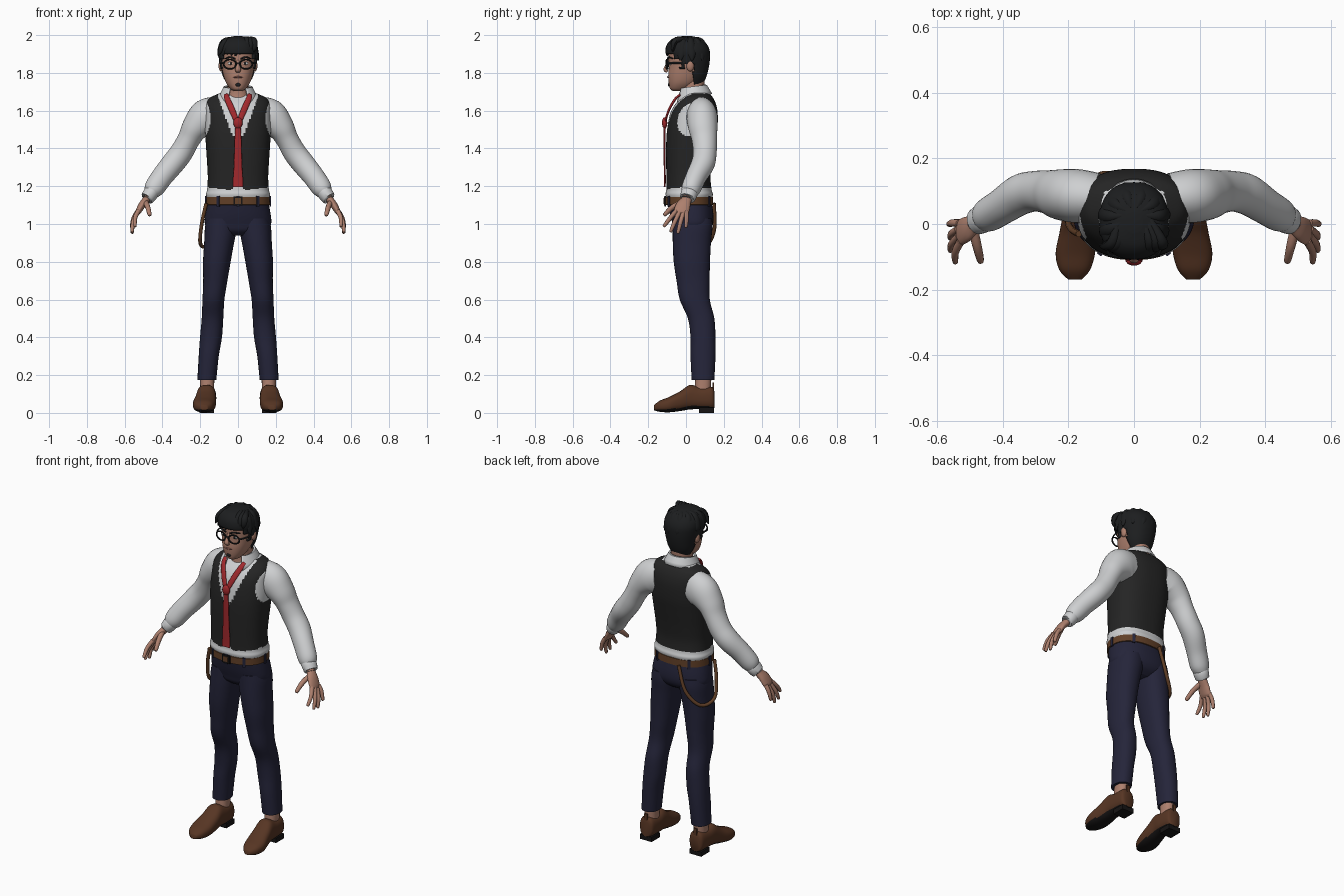
import bpy, bmesh, math, random
from mathutils import Vector

random.seed(4)


def material(name, *rgb):
    m = bpy.data.materials.new(name)
    m.diffuse_color = (*rgb, 1)
    return m


SKIN = material("skin", 0.42, 0.215, 0.155)
SHIRT = material("shirt white", 0.62, 0.63, 0.64)
VEST = material("vest charcoal", 0.018, 0.018, 0.018)
NAVY = material("trouser navy", 0.018, 0.018, 0.042)
RED = material("tie red", 0.36, 0.022, 0.026)
SHOE = material("shoe brown", 0.095, 0.036, 0.017)
BELT = material("belt brown", 0.12, 0.05, 0.02)
HAIR = material("hair black", 0.012, 0.013, 0.014)
SOLE = material("sole black", 0.008, 0.007, 0.007)
LIP = material("lip", 0.24, 0.1, 0.08)


def resample(pts, k):
    """Smooth curve through tuples of any length."""
    out = []
    for i in range(len(pts) - 1):
        a, b, c, d = (pts[max(i - 1, 0)], pts[i], pts[i + 1], pts[min(i + 2, len(pts) - 1)])
        for j in range(k):
            t = j / k
            out.append(tuple(0.5 * (2 * q + (r - p) * t + (2 * p - 5 * q + 4 * r - s) * t * t
                                    + (3 * q - p - 3 * r + s) * t ** 3)
                             for p, q, r, s in zip(a, b, c, d)))
    return out + [pts[-1]]


def finish(name, bm, mats, rule=None, drop=None):
    bmesh.ops.recalc_face_normals(bm, faces=bm.faces)
    if drop:
        bmesh.ops.delete(bm, geom=[f for f in bm.faces if drop(f.calc_center_median())], context='FACES')
    for f in bm.faces:
        f.smooth = True
        if rule:
            f.material_index = rule(f.calc_center_median(), f.normal)
    me = bpy.data.meshes.new(name)
    bm.to_mesh(me)
    bm.free()
    me.set_sharp_from_angle(angle=math.radians(50))
    for m in mats:
        me.materials.append(m)
    ob = bpy.data.objects.new(name, me)
    bpy.context.collection.objects.link(ob)
    return ob


def skin_rings(name, rings, mats, rule=None, drop=None, closed=True):
    bm = bmesh.new()
    vs = [[bm.verts.new(p) for p in r] for r in rings]
    n = len(vs[0])
    for a, b in zip(vs, vs[1:]):
        for i in range(n if closed else n - 1):
            j = (i + 1) % n
            bm.faces.new((a[i], a[j], b[j], b[i]))
    if closed:
        bm.faces.new(vs[0])
        bm.faces.new(vs[-1])
    return finish(name, bm, mats, rule, drop)


def oval(a, w, h, p):
    c, s = math.cos(a), math.sin(a)
    return (w * math.copysign(abs(c) ** (2 / p), c), h * math.copysign(abs(s) ** (2 / p), s))


def turn(n):
    return [math.tau * i / n for i in range(n)]


def loft(name, secs, mats, n=48, k=6, p=2.3, cx=0, **kw):
    """Stacked ovals: (z, half width, front y, back y[, centre x])."""
    rings = []
    for s in resample(secs, k):
        x0 = s[4] if len(s) > 4 else cx
        pts = [oval(a, s[1], (s[3] - s[2]) / 2, p) for a in turn(n)]
        rings.append([(x0 + x, (s[2] + s[3]) / 2 + y, s[0]) for x, y in pts])
    return skin_rings(name, rings, mats, **kw)


def tube(name, path, mat, n=12, k=5, ref=(0, 1, 0), p=2.0, side=1):
    """Oval sweep along (x, y, z, radius across, radius along ref)."""
    pts = resample([(q[0] * side, *q[1:]) for q in path], k)
    rings = []
    for i, q in enumerate(pts):
        t = (Vector(pts[min(i + 1, len(pts) - 1)][:3]) - Vector(pts[max(i - 1, 0)][:3])).normalized()
        u = t.cross(Vector(ref)).normalized()
        v = u.cross(t)
        ovals = [oval(a, q[3], q[4], p) for a in turn(n)]
        rings.append([Vector(q[:3]) + u * x + v * y for x, y in ovals])
    return skin_rings(name, rings, [mat])


def ball(name, loc, size, mat):
    bm = bmesh.new()
    bmesh.ops.create_uvsphere(bm, u_segments=20, v_segments=12, radius=1)
    for v in bm.verts:
        v.co = Vector(loc) + v.co * Vector(size)
    return finish(name, bm, [mat])


def box(name, loc, size, mat, spin=0):
    bm = bmesh.new()
    bmesh.ops.create_cube(bm, size=1)
    for v in bm.verts:
        v.co = v.co * Vector(size)
    ob = finish(name, bm, [mat])
    ob.location, ob.rotation_euler.z = loc, spin
    return ob


# Torso: shirt and waistcoat share one surface
def torso_rule(c, nrm):
    x, y, z = abs(c.x), c.y, c.z
    hem = 1.193
    if y < 0:
        hem = 1.225 - 1.3 * x if x < 0.033 else 1.178 + 0.13 * (x - 0.033)
    neck = y < 0.03 and z > 1.44 and x < 0.1 * ((z - 1.44) / 0.22) ** 0.7
    collar = z > 1.69 or (z > 1.66 and x < 0.09 and y < 0.1)
    armhole = -0.05 < y < 0.12 and x > 0.145 + 0.03 * ((z - 1.56) / 0.1) ** 2
    return 0 if z < hem or neck or collar or armhole else 1


loft("shirt_and_vest", [(1.12, .158, -.098, .132), (1.155, .169, -.108, .142), (1.185, .163, -.104, .135),
     (1.25, .160, -.104, .13), (1.33, .164, -.105, .139), (1.42, .17, -.105, .154), (1.5, .174, -.1, .166),
     (1.58, .172, -.085, .168), (1.63, .17, -.06, .16), (1.665, .152, -.028, .145), (1.685, .115, -.008, .128),
     (1.70, .07, .0, .105)], [SHIRT, VEST], n=112, k=9, p=2.4, rule=torso_rule)

# Hips, belt, buckle and belt loops
loft("trouser_hips", [(.94, .09, -.03, .09), (.965, .15, -.058, .125), (1.0, .175, -.07, .143),
     (1.05, .173, -.085, .145), (1.12, .16, -.1, .135)], [NAVY])
loft("belt", [(1.1, .165, -.105, .139), (1.102, .169, -.11, .143), (1.142, .168, -.11, .142),
     (1.144, .164, -.105, .139)], [BELT], k=1, n=64)
box("buckle", (0, -.111, 1.122), (.05, .01, .048), SOLE)
box("buckle_inset", (0, -.114, 1.122), (.03, .01, .03), BELT)
for i, a in enumerate((55, 125, 180, 0, 235, 270, 305)):
    x, y = oval(math.radians(a), .17, .127, 2.3)
    box(f"belt_loop_{i}", (x, y + .016, 1.12), (.008, .016, .054), NAVY, math.radians(a))

# Hanging strap on the hip
tube("hip_strap", [(-.168, -.03, 1.11, .01, .01), (-.192, -.015, 1.0, .01, .01), (-.2, .02, .9, .01, .01),
     (-.168, .105, .885, .01, .01), (-.1, .15, .97, .01, .01), (-.055, .148, 1.11, .01, .01)], BELT,
     ref=(1, .3, 0), n=8)

FINGERS = {"index": [(.528, -.052, 1.07), (.545, -.085, 1.03), (.545, -.115, .99)],
           "middle": [(.534, -.036, 1.06), (.555, -.06, 1.01), (.56, -.08, .962)],
           "ring": [(.536, -.016, 1.055), (.556, -.03, 1.005), (.56, -.042, .955)],
           "little": [(.533, .003, 1.065), (.553, .003, 1.03), (.564, .0, .985)],
           "thumb": [(.49, -.02, 1.115), (.478, -.07, 1.09), (.468, -.112, 1.05)]}


def shoe_rings(secs, s):
    return [[(s * (q[1] + x), q[0], (q[3] + q[4]) / 2 + z)
             for x, z in (oval(a, q[2], (q[4] - q[3]) / 2, 2.5) for a in turn(36))]
            for q in resample(secs, 5)]


# Limbs, built once for each side
for s, tag in ((1, "left"), (-1, "right")):
    leg = [(.175, .05, .03, .15, .165), (.3, .053, .024, .156, .155), (.4, .058, .024, .156, .143),
           (.5, .057, .01, .15, .135), (.6, .058, -.033, .126, .13), (.7, .064, -.05, .125, .12),
           (.8, .073, -.065, .127, .112), (.9, .079, -.07, .132, .1), (.98, .085, -.07, .14, .09),
           (1.03, .08, -.07, .138, .085)]
    loft(f"trouser_leg_{tag}", [(*q[:4], s * q[4]) for q in leg], [NAVY], n=36, p=2.2)
    loft(f"ankle_{tag}", [(.09, .036, .045, .13), (.2, .038, .05, .135)], [SKIN], n=24, k=3, cx=s * .163)
    skin_rings(f"shoe_{tag}", shoe_rings([
        (.15, .165, .03, .025, .115), (.135, .165, .044, .02, .138), (.07, .165, .05, .02, .138),
        (.02, .168, .051, .018, .148), (-.03, .172, .056, .01, .115), (-.09, .179, .06, .003, .084),
        (-.14, .181, .047, .006, .064), (-.17, .18, .02, .014, .04)], s),
        [SHOE, SOLE], rule=lambda c, n: 1 if n.z < -.6 and c.z < .06 else 0)
    box(f"shoe_heel_{tag}", (s * .165, .108, .014), (.078, .078, .028), SOLE)
    box(f"shoe_tab_{tag}", (s * .165, .145, .14), (.02, .008, .04), SHOE)
    # Arm with gathered sleeve and cuff
    tube(f"sleeve_{tag}", [(.11, .08, 1.575, .098, .075), (.17, .085, 1.562, .098, .082),
         (.225, .09, 1.51, .074, .077), (.26, .097, 1.45, .06, .067), (.3, .1, 1.378, .061, .062),
         (.345, .09, 1.32, .061, .062), (.4, .055, 1.252, .057, .055), (.44, .03, 1.195, .054, .052),
         (.458, .02, 1.168, .043, .044), (.464, .017, 1.16, .032, .034)], SHIRT, n=32, side=s)
    tube(f"cuff_{tag}", [(.452, .022, 1.175, .035, .04), (.456, .02, 1.17, .041, .045), (.479, .008, 1.137, .037, .041),
         (.481, .007, 1.135, .03, .034)], SHIRT, n=28, k=2, side=s)
    tube(f"palm_{tag}", [(.465, .012, 1.16, .02, .025), (.485, .003, 1.13, .02, .027),
         (.508, -.014, 1.1, .019, .038), (.528, -.025, 1.065, .015, .04), (.534, -.027, 1.05, .008, .034)],
         SKIN, n=20, side=s)
    for f, (a, b, c) in FINGERS.items():
        r = .014 if f == "thumb" else .0115
        end = tuple(q + (q - p) * .1 for p, q in zip(b, c))
        tube(f"{f}_finger_{tag}", [(*a, r, r * 1.1), (*b, r, r), (*c, r * .75, r * .75), (*end, .002, .002)],
             SKIN, n=10, k=4, ref=(1, .3, .5), side=s)
    # Face features that come in pairs
    ball(f"ear_{tag}", (s * .09, .022, 1.838), (.013, .02, .03), SKIN)
    ball(f"eye_{tag}", (s * .037, -.079, 1.85), (.017, .009, .008), SHIRT)
    ball(f"iris_{tag}", (s * .037, -.0855, 1.85), (.007, .004, .007), HAIR)
    tube(f"eyebrow_{tag}", [(.014, -.096, 1.874, .004, .004), (.04, -.092, 1.883, .005, .005),
         (.066, -.07, 1.876, .003, .004)], HAIR, n=8, side=s)
    bpy.ops.mesh.primitive_torus_add(major_radius=.033, minor_radius=.0048, major_segments=32, minor_segments=8,
                                     location=(s * .043, -.1, 1.846), rotation=(math.pi / 2, 0, s * .15))
    rim = bpy.context.object
    rim.name, rim.scale = f"glasses_rim_{tag}", (1, .76, 1)
    rim.data.materials.append(HAIR)
    tube(f"glasses_temple_{tag}", [(.075, -.095, 1.852, .004, .005), (.094, -.05, 1.853, .003, .005),
         (.095, .025, 1.85, .003, .005)], HAIR, n=8, ref=(0, 0, 1), side=s)
    # Loosened tie band running up to the collar
    tube(f"tie_band_{tag}", [(.004, -.112, 1.535, .012, .006), (.03, -.092, 1.6, .016, .006),
         (.056, -.058, 1.66, .015, .006), (.062, -.03, 1.685, .012, .006)], RED, n=12, side=s)

# Neck, head, nose, mouth and beard
loft("neck", [(1.62, .066, -.035, .09), (1.69, .057, -.022, .095), (1.78, .058, -.03, .1)], [SKIN], n=32)
loft("head", [(1.705, .022, -.07, -.01), (1.716, .04, -.084, .02), (1.745, .062, -.091, .06),
     (1.785, .077, -.094, .09), (1.83, .086, -.091, .105), (1.88, .09, -.092, .112), (1.93, .09, -.088, .112),
     (1.97, .068, -.058, .085), (1.984, .03, -.02, .045)], [SKIN], p=2.2)
tube("nose", [(0, -.086, 1.868, .007, .006), (0, -.1, 1.842, .009, .008), (0, -.108, 1.818, .015, .012),
     (0, -.098, 1.806, .012, .006)], SKIN, n=14)
tube("mouth", [(-.026, -.087, 1.776, .002, .003), (0, -.096, 1.778, .005, .004), (.026, -.087, 1.776, .002, .003)],
     LIP, n=8)
ball("chin_beard", (0, -.087, 1.737), (.014, .009, .01), HAIR)
tube("glasses_bridge", [(-.013, -.104, 1.852, .004, .004), (.013, -.104, 1.852, .004, .004)], HAIR, n=8, k=2)


# Hair shell trimmed along the hairline
def below_hairline(c):
    y = c.y
    line = 1.9 if y < -.06 else 1.87 if y < -.03 else 1.82 if y < .0 else 1.85 if y < .04 else 1.7
    return c.z < line


hair = loft("hair_shell", [(1.735, .055, -.02, .088), (1.78, .08, -.06, .108), (1.83, .094, -.1, .121),
            (1.88, .102, -.104, .127), (1.92, .105, -.108, .125), (1.955, .094, -.098, .108),
            (1.982, .066, -.07, .078), (1.994, .025, -.025, .035)], [HAIR], drop=below_hairline)
thick = hair.modifiers.new("thickness", 'SOLIDIFY')
thick.thickness, thick.offset = .012, -1

# Loose locks sweeping over the brow and the crown
for i in range(9):
    a = i / 4 - 1
    r = random.uniform(-.012, .012)
    tube(f"fringe_lock_{i}", [(a * .045, .02, 1.978, .01, .01), (a * .072 + .01, -.05, 1.972 + r * .3, .018, .016),
         (a * .084, -.093 + abs(a) * .025, 1.938, .018, .013),
         (a * .09 - .014, -.1 + abs(a) * .035, 1.9 + r, .004, .004)], HAIR, n=8, ref=(.2, -.6, .75))
for i in range(8):
    a = math.radians(-20 + i * 220 / 7)
    c, d = math.cos(a), math.sin(a)
    tube(f"crown_lock_{i}", [(c * .03, .02 + d * .03, 1.984, .008, .008), (c * .078, .01 + d * .075, 1.964, .02, .016),
         (c * .1, .01 + d * .108, 1.905, .022, .012), (c * .098 + .01, .01 + d * .112, 1.865, .004, .004)],
         HAIR, n=8, ref=(c, d, .3))

# Folded collar, open at the front
collar = []
for r, drop, lift in ((.064, 0, .0), (.073, .0, .006), (.09, .028, -.015), (.1, .046, -.03)):
    row = []
    for i in range(41):
        a = math.radians(-58 + i * 296 / 40)
        f = (1 - math.sin(a)) / 2
        row.append((r * math.cos(a) * (1 + .05 * f), .035 + r * math.sin(a) * (1 - .03 * f),
                    1.734 - drop + f * (lift - .025)))
    collar.append(row)
flap = skin_rings("collar", collar, [SHIRT], closed=False)
thick = flap.modifiers.new("thickness", 'SOLIDIFY')
thick.thickness, thick.offset = .007, 0

# Tie knot and tail
ball("tie_knot", (0, -.113, 1.535), (.024, .014, .03), RED)
tube("tie_tail", [(0, -.112, 1.53, .013, .006), (0, -.114, 1.45, .018, .005), (0, -.113, 1.33, .021, .005),
     (0, -.112, 1.23, .026, .005), (0, -.113, 1.195, .026, .005)], RED, n=16, p=3)
